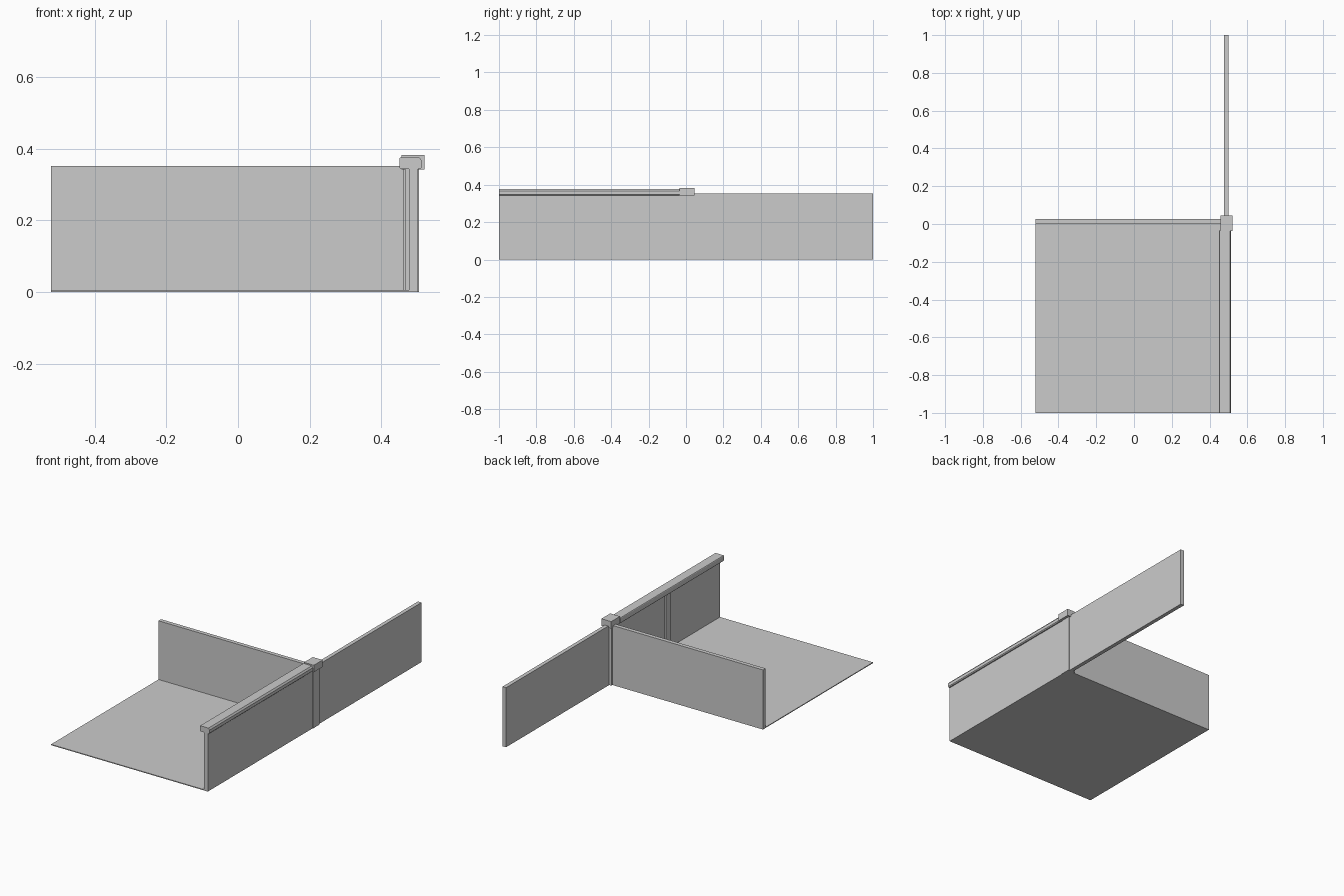
import bpy, bmesh

if "Cube" in bpy.data.objects:
    bpy.data.objects.remove(bpy.data.objects["Cube"])


def box(name, x0, x1, y0, y1, z0, z1):
    bm = bmesh.new()
    bmesh.ops.create_cube(bm, size=1)
    for v in bm.verts:
        v.co = ((x0 + x1) / 2 + v.co.x * (x1 - x0),
                (y0 + y1) / 2 + v.co.y * (y1 - y0),
                (z0 + z1) / 2 + v.co.z * (z1 - z0))
    return finish(name, bm)


def extrude_profile(name, points, y0, y1):
    """Extrude an x-z outline along y."""
    bm = bmesh.new()
    face = bm.faces.new([bm.verts.new((x, y0, z)) for x, z in points])
    ext = bmesh.ops.extrude_face_region(bm, geom=[face])["geom"]
    verts = [g for g in ext if isinstance(g, bmesh.types.BMVert)]
    bmesh.ops.translate(bm, verts=verts, vec=(0, y1 - y0, 0))
    bmesh.ops.recalc_face_normals(bm, faces=bm.faces)
    return finish(name, bm)


def finish(name, bm):
    mesh = bpy.data.meshes.new(name)
    bm.to_mesh(mesh)
    bm.free()
    obj = bpy.data.objects.new(name, mesh)
    bpy.context.collection.objects.link(obj)
    return obj


# Floor slab
box("floor", -0.522, 0.478, -1, 0.004, 0, 0.005)

# Walls
box("cross_wall", -0.522, 0.466, 0.003, 0.027, 0, 0.352)
box("front_side_wall", 0.478, 0.503, -1, -0.02, 0, 0.345)
box("rear_side_wall", 0.476, 0.499, 0.03, 1, 0, 0.352)

# Corner post with its cap, and the slim strip halfway along the inner wall
box("corner_post", 0.461, 0.506, -0.023, 0.037, 0, 0.343)
box("post_cap", 0.457, 0.521, -0.036, 0.046, 0.342, 0.383)
box("wall_strip", 0.466, 0.479, -0.52, -0.48, 0.004, 0.345)

# Handrail with bevelled corners
rail = [(0.455, 0.343), (0.509, 0.343), (0.514, 0.348), (0.514, 0.366),
        (0.507, 0.376), (0.453, 0.376), (0.451, 0.373), (0.451, 0.347)]
extrude_profile("handrail", rail, -1, -0.034)
